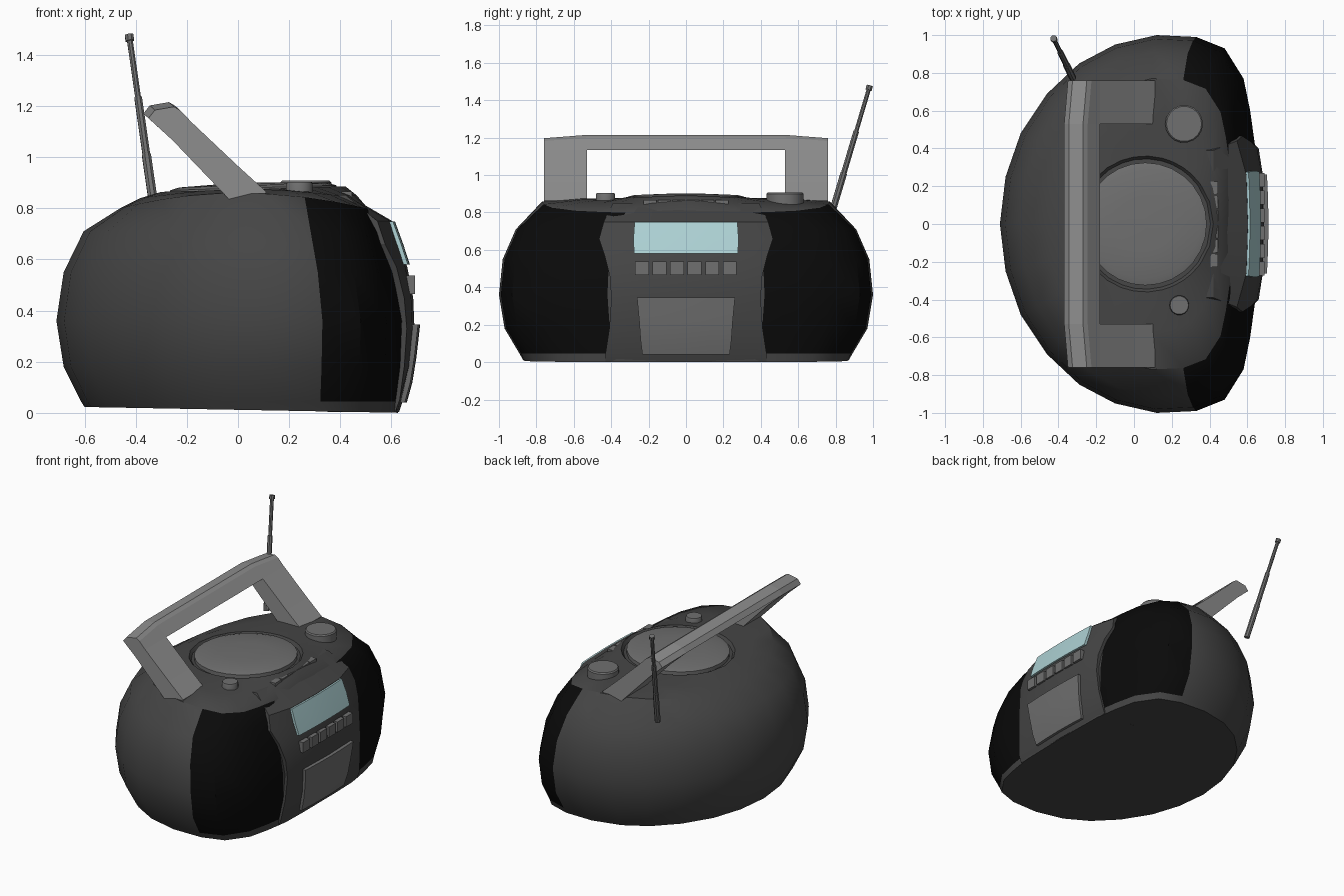
import bpy, bmesh, math
from mathutils import Vector

if "Cube" in bpy.data.objects:
    bpy.data.objects.remove(bpy.data.objects["Cube"])


def material(name, *rgb):
    m = bpy.data.materials.new(name)
    m.diffuse_color = (*rgb, 1)
    m.use_nodes = True
    m.node_tree.nodes["Principled BSDF"].inputs["Base Color"].default_value = m.diffuse_color
    return m


DARK = material("dark_grey", .06, .06, .06)
BLACK = material("speaker_black", .003, .003, .003)
MID = material("mid_grey", .16, .16, .16)
LIGHT = material("light_grey", .27, .27, .27)
TEAL = material("display_teal", .42, .64, .66)


def loft(name, rings, mats, smooth=None, black=None):
    """Skin closed rings of equal length and cap both ends."""
    bm = bmesh.new()
    vs = [[bm.verts.new(p) for p in r] for r in rings]
    n = len(rings[0])
    for k in range(len(vs) - 1):
        for i in range(n):
            j = (i + 1) % n
            f = bm.faces.new((vs[k][i], vs[k][j], vs[k + 1][j], vs[k + 1][i]))
            if black and black(k, i):
                f.material_index = 1
    bm.faces.new(vs[0][::-1])
    bm.faces.new(vs[-1])
    bmesh.ops.recalc_face_normals(bm, faces=bm.faces)
    me = bpy.data.meshes.new(name)
    bm.to_mesh(me)
    bm.free()
    for m in mats:
        me.materials.append(m)
    ob = bpy.data.objects.new(name, me)
    bpy.context.collection.objects.link(ob)
    if smooth:
        bpy.ops.object.select_all(action='DESELECT')
        bpy.context.view_layer.objects.active = ob
        ob.select_set(True)
        bpy.ops.object.shade_smooth_by_angle(angle=math.radians(smooth))
    return ob


def circle(cx, cy, r, z, n=24, tilt=0.0):
    pts = []
    for i in range(n):
        a = 2 * math.pi * i / n
        x = cx + r * math.cos(a)
        pts.append((x, cy + r * math.sin(a), z + tilt * (x - cx)))
    return pts


def box(name, x0, x1, y0, y1, z0, z1, mat):
    return loft(name, [[(x0, y0, z), (x1, y0, z), (x1, y1, z), (x0, y1, z)] for z in (z0, z1)], [mat])


# Body: plan outline scaled level by level, speakers are the black faces
half = [(-.71, 0), (-.68, .25), (-.60, .48), (-.46, .69), (-.29, .85), (-.10, .95), (.12, 1),
        (.33, .99), (.48, .93), (.58, .77), (.615, .60), (.64, .42), (.645, .2), (.645, 0)]
outline = half + [(x, -y) for x, y in half[-2:0:-1]]
N = len(outline)
levels = [(.012, .845, .97, .87), (.045, .865, .975, .89), (.18, .96, .99, .97), (.36, 1, 1, 1),
          (.55, .96, .945, .98), (.71, .85, .86, .91), (None, .65, .79, .77)]
rings = []
for z, sb, sf, sy in levels:
    ring = []
    for x, y in outline:
        x *= sb if x < 0 else sf
        zz = z if z is not None else .86 - .06 * (x / (.46 if x < 0 else .5)) ** 2
        if z == .012:
            zz -= .012 * x / .65
        ring.append((x, y * sy, zz))
    rings.append(ring)


def well(r, z):
    pts = []
    for x, y, _ in rings[6]:
        a = math.atan2(y, x - .06)
        pts.append((.06 + r * math.cos(a), r * math.sin(a), z + .03 * r * math.cos(a)))
    return pts


rim = well(.36, .875)
mid = [Vector(a).lerp(Vector(b), .5) + Vector((0, 0, .008)) for a, b in zip(rings[6], rim)]
rings += [mid, rim, well(.345, .855)]
speaker_segments = set(range(7, 11)) | {N - 1 - i for i in range(7, 11)}
loft("body", rings, [DARK, BLACK], 35, lambda k, i: 1 <= k <= 5 and i in speaker_segments)

# Centre console standing proud between the speakers
console = [(.004, .63, .615, .43), (.05, .645, .632, .43), (.18, .675, .65, .41), (.33, .69, .66, .40),
           (.45, .685, .65, .405), (.57, .662, .62, .435), (.66, .634, .575, .465),
           (.75, .603, .545, .44), (.852, .428, .42, .39)]
loft("console", [[(.35, -w, z), (xe, -w, z), (xf - .008, -.26, z), (xf, 0, z),
                  (xf - .008, .26, z), (xe, w, z), (.35, w, z)] for z, xf, xe, w in console], [DARK], 30)


# Curved front panels: rows of (z, front x, half width)
def panel(name, rows, mat, depth=.05):
    loft(name, [[(x - depth, -w, z), (x - .008, -w, z), (x - .002, -w / 2, z), (x, 0, z),
                 (x - .002, w / 2, z), (x - .008, w, z), (x - depth, w, z)] for z, x, w in rows], [mat], 30)


panel("cassette_door", [(.04, .66, .233), (.12, .682, .243), (.22, .698, .25), (.345, .712, .262)], MID)
panel("display", [(.58, .672, .278), (.66, .646, .281), (.748, .614, .275)], TEAL)

# Button rows
for i in range(6):
    y = -.236 + i * .094
    box(f"front_button_{i + 1}", .62, .692, y - .037, y + .037, .465, .537, MID)
for i in range(6):
    y = -.193 + i * .077
    box(f"top_button_{i + 1}", .405, .445, y - .034, y + .034, .82, .866, MID)

# Disc lid and knobs
loft("disc_lid", [circle(.06, 0, r, z, 28, .03) for r, z in
                  ((.325, .85), (.325, .88), (.29, .89), (.15, .897), (.02, .9))], [MID], 40)
for name, x, y, r, z in (("volume_knob", .265, .53, .1, .908), ("tone_knob", .24, -.43, .052, .903)):
    loft(name, [circle(x, y, r * s, h, 18) for s, h in ((1, .84), (1, z - .008), (.93, z))], [MID], 30)

# Carrying handle: crossbar with chamfered ends and two legs
bar = [(-.18, 1.135), (-.255, 1.065), (-.37, 1.17), (-.345, 1.202), (-.27, 1.215), (-.245, 1.2)]
inner_bar = [(-.18, 1.135), (-.295, 1.14), (-.37, 1.17), (-.345, 1.202), (-.27, 1.215), (-.245, 1.2)]


def station(profile, y, dx=0.0, dz=0.0):
    return [(x + dx * (i > 1), y, z - dz * (i > 1)) for i, (x, z) in enumerate(profile)]


loft("handle_bar", [station(inner_bar, -.53), station(inner_bar, .53)], [LIGHT])
leg = [(-.18, 1.135), (.0, .965), (.11, .865), (.10, .83), (-.03, .83), (-.255, 1.065),
       (-.37, 1.17), (-.345, 1.202), (-.27, 1.215), (-.245, 1.2)]
for side, s in (("left", -1), ("right", 1)):
    outer = [(x + (.02 if z > 1.15 else 0), s * .76, z - (.018 if z > 1.15 else 0)) for x, z in leg]
    loft(f"handle_leg_{side}", [[(x, s * .53, z) for x, z in leg], outer], [LIGHT])

# Telescopic antenna with a tip
base, tip = Vector((-.325, .775, .78)), Vector((-.426, .983, 1.478))
axis = tip - base
rot = axis.to_track_quat('Z', 'Y')
steps = [(0, .019), (.33, .019), (.331, .016), (.65, .016), (.651, .012), (.965, .012), (.966, .018), (1, .018)]
loft("antenna", [[base + axis * t + rot @ Vector(p) for p in circle(0, 0, r, 0, 8)] for t, r in steps], [MID], 30)
